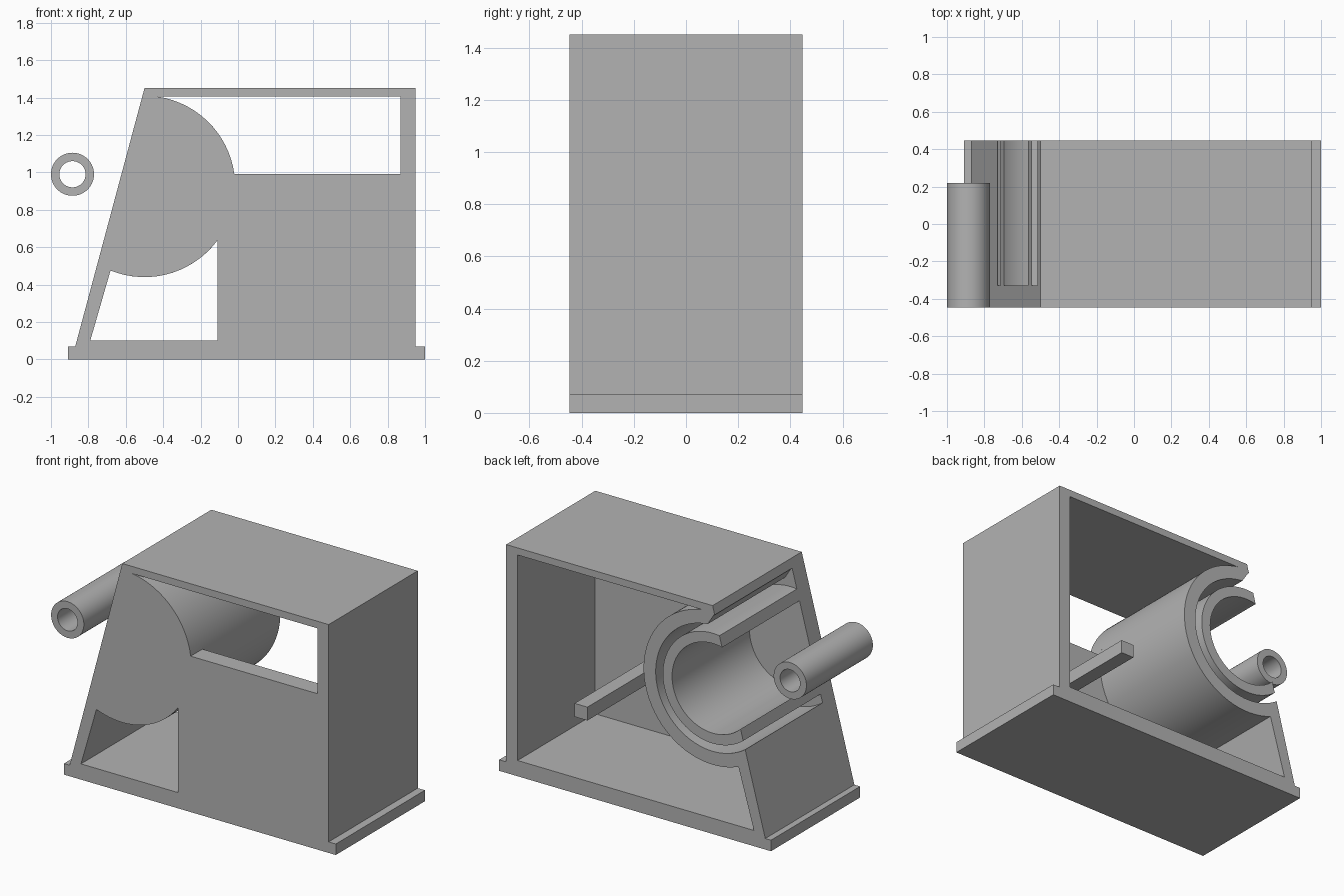
import bpy, bmesh, math
from mathutils import Vector

if "Cube" in bpy.data.objects:
    bpy.data.objects.remove(bpy.data.objects["Cube"], do_unlink=True)

grey = bpy.data.materials.new("light_grey")
grey.use_nodes = True
grey.diffuse_color = (0.45, 0.45, 0.45, 1)
grey.node_tree.nodes["Principled BSDF"].inputs["Base Color"].default_value = (0.45, 0.45, 0.45, 1)

FRONT, BACK = -0.447, 0.447
WALL = -0.33                 # inner side of the front wall
PAST = 0.1                   # cutter overshoot
CX, CZ, R = -0.5, 0.925, 0.485
ROOF, FLOOR, LEDGE, SIDE = 1.405, 0.1, 0.99, 0.87


def arc(radius, start, end, cx=CX, cz=CZ, step=5):
    n = max(2, round(abs(end - start) / step))
    angles = [math.radians(start + (end - start) * i / n) for i in range(n + 1)]
    return [(cx + radius * math.cos(a), cz + radius * math.sin(a)) for a in angles]


def prism(name, points, y0, y1):
    """Extrude an x-z outline along y."""
    bm = bmesh.new()
    face = bm.faces.new([bm.verts.new((x, y0, z)) for x, z in points])
    new = bmesh.ops.extrude_face_region(bm, geom=[face])["geom"]
    bmesh.ops.translate(bm, vec=Vector((0, y1 - y0, 0)),
                        verts=[v for v in new if isinstance(v, bmesh.types.BMVert)])
    bmesh.ops.recalc_face_normals(bm, faces=bm.faces)
    mesh = bpy.data.meshes.new(name)
    bm.to_mesh(mesh)
    bm.free()
    mesh.materials.append(grey)
    obj = bpy.data.objects.new(name, mesh)
    bpy.context.collection.objects.link(obj)
    return obj


def activate(obj):
    bpy.ops.object.select_all(action="DESELECT")
    obj.select_set(True)
    bpy.context.view_layer.objects.active = obj


def cut(obj, points, y0, y1):
    cutter = prism("cutter", points, y0, y1)
    cutter.hide_render = True
    mod = obj.modifiers.new("cut", "BOOLEAN")
    mod.operation, mod.solver, mod.object = "DIFFERENCE", "EXACT", cutter
    activate(obj)
    bpy.ops.object.modifier_apply(modifier=mod.name)
    bpy.data.objects.remove(cutter, do_unlink=True)


def smooth(obj):
    activate(obj)
    bpy.ops.object.shade_smooth_by_angle(angle=math.radians(25))


# Housing with a slanted face and a stepped base
housing = prism("housing", [(-0.91, 0), (1, 0), (1, 0.07), (0.95, 0.07), (0.95, 1.45),
                            (-0.5, 1.45), (-0.87, 0.07), (-0.91, 0.07)], FRONT, BACK)

# Chamber open at the back, wrapping round the drum
top_angle = math.degrees(math.asin((ROOF - CZ) / R))
chamber = [(-0.79, FLOOR), (SIDE, FLOOR), (SIDE, ROOF)] + arc(R, top_angle, -112)
cut(housing, chamber, WALL, BACK + PAST)

# Front windows
ledge_angle = math.degrees(math.asin((LEDGE - CZ) / R))
upper = [(SIDE, LEDGE), (SIDE, ROOF)] + arc(R, top_angle, ledge_angle)
cut(housing, upper, FRONT - PAST, WALL + PAST)
lower = [(-0.79, FLOOR), (-0.11, FLOOR)] + arc(R, -36.5, -112)
cut(housing, lower, FRONT - PAST, WALL + PAST)

# Drum bore, curved slot and the flared slot mouth
cut(housing, arc(0.285, 0, 355), WALL, BACK + PAST)
cut(housing, arc(0.40, 112, -142) + arc(0.35, -142, 112), WALL, BACK + PAST)
cut(housing, [(-0.45, 1.30), (-0.51, 1.395), (-0.57, 1.395), (-0.57, 1.28)], WALL, BACK + PAST)
smooth(housing)

# Square peg inside the chamber
prism("peg", [(0.38, 0.485), (0.47, 0.485), (0.47, 0.57), (0.38, 0.57)], WALL, BACK)

# Loose hollow roller beside the slanted face
roller = prism("roller", arc(0.115, 0, 355, -0.885, LEDGE), FRONT, 0.22)
cut(roller, arc(0.07, 0, 355, -0.885, LEDGE), FRONT - PAST, 0.22 + PAST)
smooth(roller)
